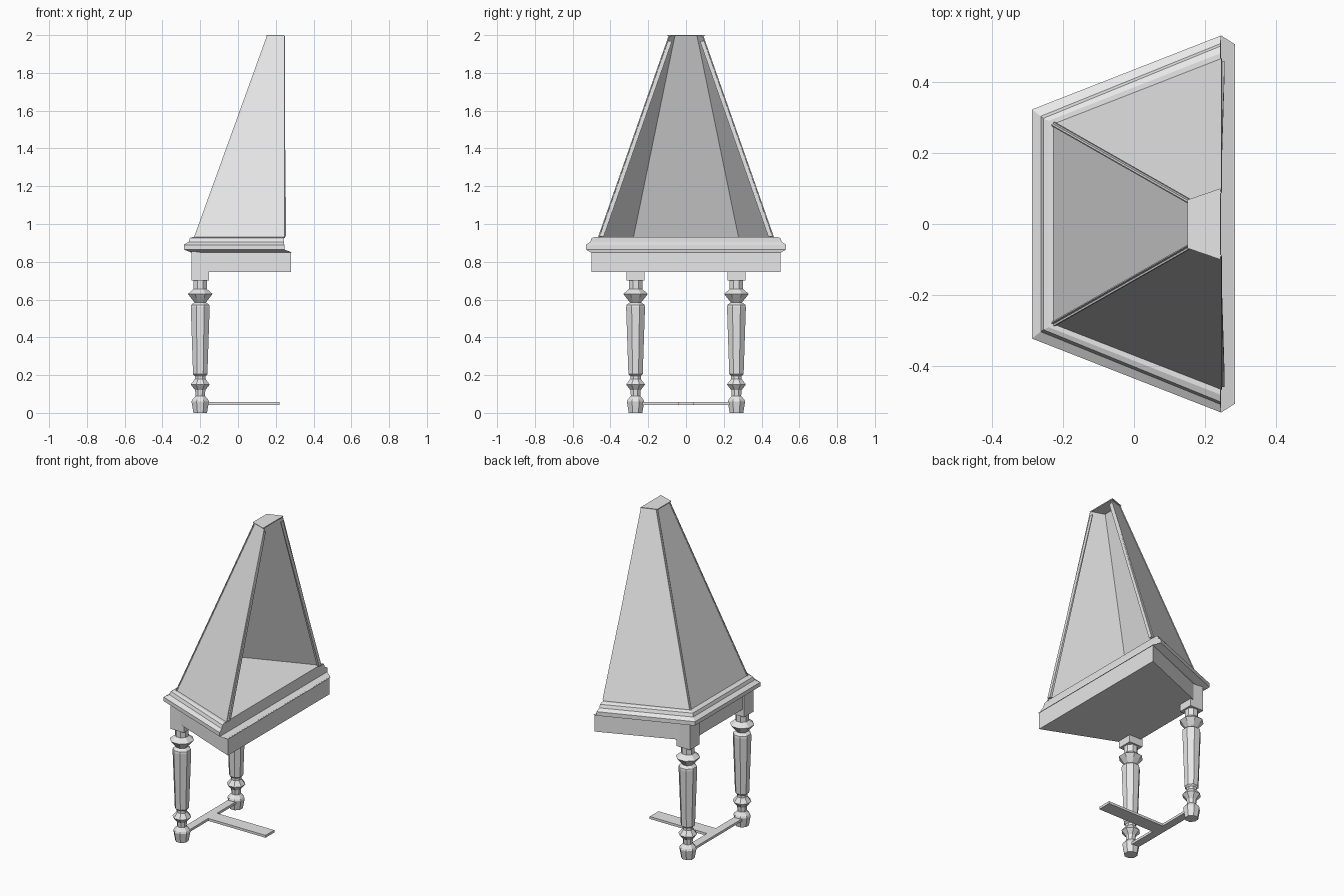
import bpy, bmesh
from math import pi, cos, sin
from mathutils import Vector

default_cube = bpy.data.objects.get("Cube")
if default_cube:
    bpy.data.objects.remove(default_cube, do_unlink=True)

grey = bpy.data.materials.new("pale_grey")
grey.use_nodes = True
colour = (0.8, 0.8, 0.8, 1)
grey.diffuse_color = colour
grey.node_tree.nodes["Principled BSDF"].inputs["Base Color"].default_value = colour


def finish(name, bm, fix_normals=True):
    if fix_normals:
        bmesh.ops.recalc_face_normals(bm, faces=bm.faces[:])
    mesh = bpy.data.meshes.new(name)
    bm.to_mesh(mesh)
    bm.free()
    mesh.materials.append(grey)
    obj = bpy.data.objects.new(name, mesh)
    bpy.context.collection.objects.link(obj)
    return obj


def loft(name, rings):
    """Closed solid through a stack of matching point rings."""
    bm = bmesh.new()
    loops = [[bm.verts.new(p) for p in ring] for ring in rings]
    n = len(loops[0])
    for low, high in zip(loops, loops[1:]):
        for i in range(n):
            j = (i + 1) % n
            bm.faces.new((low[i], low[j], high[j], high[i]))
    bm.faces.new(loops[0][::-1])
    bm.faces.new(loops[-1])
    return finish(name, bm)


def trapezoid(z, x_narrow, y_narrow, x_wide, y_wide):
    return [(x_narrow, -y_narrow, z), (x_wide, -y_wide, z),
            (x_wide, y_wide, z), (x_narrow, y_narrow, z)]


def box(name, x0, x1, y0, y1, z0, z1):
    return loft(name, [[(x0, y0, z), (x1, y0, z), (x1, y1, z), (x0, y1, z)]
                       for z in (z0, z1)])


# Apron and stepped moulding, which also forms the floor of the hood
loft("apron", [trapezoid(0.745, -0.235, 0.29, 0.28, 0.5),
               trapezoid(0.852, -0.235, 0.29, 0.28, 0.5)])
loft("moulding", [trapezoid(0.85, -0.25, 0.295, 0.284, 0.505),
                  trapezoid(0.865, -0.287, 0.322, 0.245, 0.53),
                  trapezoid(0.89, -0.287, 0.322, 0.245, 0.53),
                  trapezoid(0.905, -0.262, 0.303, 0.243, 0.507),
                  trapezoid(0.925, -0.255, 0.297, 0.243, 0.5),
                  trapezoid(0.932, -0.24, 0.29, 0.243, 0.48)])

# Hood walls: framed sloping faces with recessed panels, open toward +x
bottom = [Vector(p) for p in trapezoid(0.93, -0.237, 0.288, 0.243, 0.475)]
top = [Vector(p) for p in trapezoid(2.0, 0.15, 0.068, 0.243, 0.1)]


def framed_wall(name, a, b):
    bm = bmesh.new()
    corners = [bottom[a], bottom[b], top[b], top[a]]
    face = bm.faces.new([bm.verts.new(p) for p in corners])
    bm.normal_update()
    normal = face.normal.copy()
    bmesh.ops.inset_region(bm, faces=[face], thickness=0.029)
    inner = [v.co.copy() for v in face.verts]
    bmesh.ops.delete(bm, geom=[face], context="FACES_ONLY")
    frame = finish(name + "_frame", bm, False)
    solid = frame.modifiers.new("thickness", "SOLIDIFY")
    solid.thickness = 0.022
    solid.offset = -1
    loft(name + "_panel", [[p - normal * d for p in inner] for d in (0.014, 0.009)])


framed_wall("front_wall", 0, 1)
framed_wall("end_wall", 3, 0)
framed_wall("back_wall", 2, 3)
loft("hood_top", [trapezoid(1.994, 0.152, 0.067, 0.243, 0.098),
                  trapezoid(2.0, 0.15, 0.068, 0.243, 0.1)])

# Slim strips edging the opening, and the turned legs
leg_profile = [(0, 0.036), (0.06, 0.046), (0.07, 0.042), (0.09, 0.025),
               (0.12, 0.027), (0.15, 0.05), (0.18, 0.028), (0.195, 0.028),
               (0.205, 0.038), (0.56, 0.05), (0.572, 0.048), (0.585, 0.03),
               (0.61, 0.05), (0.63, 0.065), (0.655, 0.036), (0.7, 0.036)]
leg_x, leg_y = -0.2, 0.267

for side, s in (("front", -1), ("back", 1)):
    loft(side + "_edge_strip", [
        [(0.24, s * 0.435, 0.935), (0.255, s * 0.435, 0.935),
         (0.255, s * 0.458, 0.935), (0.24, s * 0.458, 0.935)],
        [(0.24, s * 0.073, 1.97), (0.244, s * 0.073, 1.97),
         (0.244, s * 0.095, 1.97), (0.24, s * 0.095, 1.97)]])
    rings = []
    for z, r in leg_profile:
        corner = r / cos(pi / 8)
        rings.append([(leg_x + corner * cos(pi / 8 + i * pi / 4),
                       s * leg_y + corner * sin(pi / 8 + i * pi / 4), z)
                      for i in range(8)])
    loft(side + "_leg", rings)
    box(side + "_leg_block", leg_x - 0.047, leg_x + 0.047,
        s * leg_y - 0.047, s * leg_y + 0.047, 0.7, 0.855)

# Flat T-shaped stretcher
box("cross_stretcher", leg_x - 0.025, leg_x + 0.025, -0.245, 0.245, 0.042, 0.057)
box("centre_stretcher", leg_x + 0.024, 0.22, -0.043, 0.043, 0.042, 0.057)
